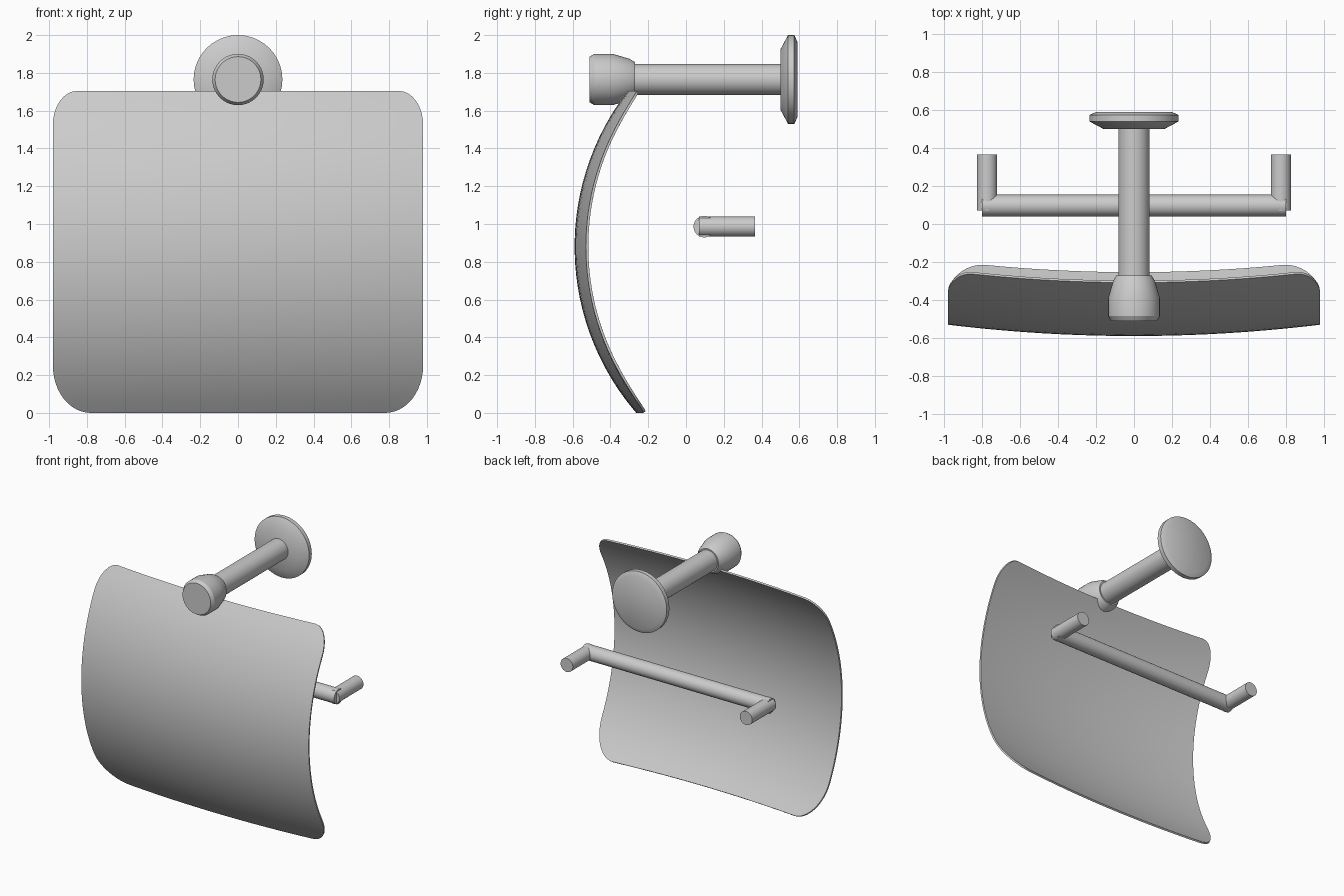
import bpy, bmesh
from math import sin, cos, pi, sqrt, radians
from mathutils import Vector

cube = bpy.data.objects.get("Cube")
if cube:
    bpy.data.objects.remove(cube, do_unlink=True)

metal = bpy.data.materials.new("satin_metal")
metal.use_nodes = True
metal.diffuse_color = (0.6, 0.6, 0.6, 1)
metal.node_tree.nodes["Principled BSDF"].inputs["Base Color"].default_value = (0.6, 0.6, 0.6, 1)


def finish(name, bm):
    mesh = bpy.data.meshes.new(name)
    bm.to_mesh(mesh)
    bm.free()
    mesh.materials.append(metal)
    obj = bpy.data.objects.new(name, mesh)
    bpy.context.collection.objects.link(obj)
    bpy.ops.object.select_all(action='DESELECT')
    obj.select_set(True)
    bpy.context.view_layer.objects.active = obj
    return obj


def lathe(name, origin, profile, axis='Y', sides=40):
    """Capped round part from (distance along axis, radius) pairs."""
    bm = bmesh.new()
    rings = []
    for d, r in profile:
        ring = []
        for k in range(sides):
            a, b = r * cos(2 * pi * k / sides), r * sin(2 * pi * k / sides)
            p = Vector((a, d, b)) if axis == 'Y' else Vector((d, a, b))
            ring.append(bm.verts.new(p + Vector(origin)))
        rings.append(ring)
    for low, high in zip(rings, rings[1:]):
        for k in range(sides):
            n = (k + 1) % sides
            bm.faces.new((low[k], low[n], high[n], high[k]))
    bm.faces.new(rings[0])
    bm.faces.new(rings[-1])
    bmesh.ops.recalc_face_normals(bm, faces=bm.faces)
    obj = finish(name, bm)
    bpy.ops.object.shade_smooth_by_angle(angle=radians(30))
    return obj


# Wall flange, post and end knob share one axis
AXIS = (0, 0, 1.765)
lathe("wall_flange", AXIS, [(0.50, 0.16), (0.54, 0.235), (0.573, 0.235), (0.59, 0.20)])
lathe("post", AXIS, [(-0.28, 0.082), (0.51, 0.082)])
lathe("end_knob", AXIS, [(-0.51, 0.121), (-0.485, 0.136), (-0.39, 0.136),
                         (-0.30, 0.11), (-0.27, 0.092)])

# Roll bar with an arm at each end
lathe("roll_bar", (0, 0.097, 0.986), [(-0.80, 0.057), (0.80, 0.057)], axis='X')
for side, sign in (("left", 1), ("right", -1)):
    lathe(side + "_arm", (sign * 0.773, 0, 0.986), [(0.07, 0.053), (0.365, 0.053)])

# Cover plate: doubly curved sheet with rounded corners
HALF, TOP, BEND = 0.98, 1.705, 1.35


def corner_drop(x, width, height):
    t = max(0, (abs(x) - (HALF - width)) / width)
    return height * (1 - sqrt(max(0, 1 - t * t)))


def sheet_y(x, z):
    bow = BEND - sqrt(BEND ** 2 - (z - 0.88) ** 2)
    return -0.59 + bow + 0.06 * (x / HALF) ** 2


corner = [HALF - 0.2 + 0.2 * sin(k * pi / 24) for k in range(13)]
inner = [0.78 * k / 8 for k in range(8)]
half = inner + corner
columns = [-x for x in reversed(half[1:])] + half
ROWS = 28
bm = bmesh.new()
grid = []
for x in columns:
    low, high = corner_drop(x, 0.2, 0.25), TOP - corner_drop(x, 0.13, 0.18)
    zs = [low + (high - low) * j / ROWS for j in range(ROWS + 1)]
    grid.append([bm.verts.new((x, sheet_y(x, z), z)) for z in zs])
for a, b in zip(grid, grid[1:]):
    for j in range(ROWS):
        bm.faces.new((a[j], b[j], b[j + 1], a[j + 1]))
plate = finish("cover_plate", bm)
solid = plate.modifiers.new("thickness", 'SOLIDIFY')
solid.thickness = 0.013
solid.offset = -1
bpy.ops.object.modifier_apply(modifier=solid.name)
bpy.ops.object.shade_smooth_by_angle(angle=radians(30))
